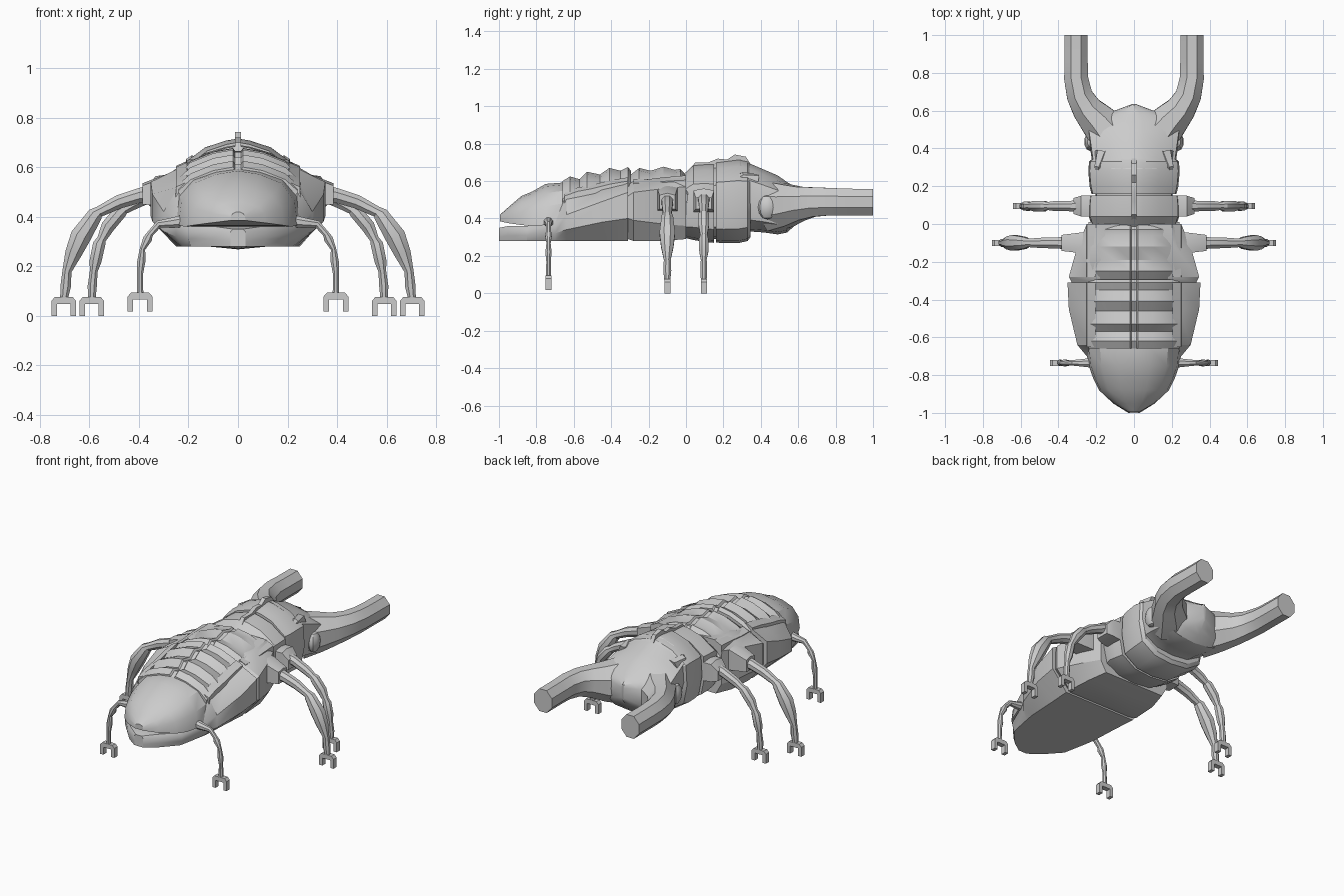
import bpy, bmesh, math
from mathutils import Vector


def finish(name, bm, mirror=False, angle=30):
    bmesh.ops.remove_doubles(bm, verts=bm.verts, dist=1e-5)
    bmesh.ops.recalc_face_normals(bm, faces=bm.faces)
    me = bpy.data.meshes.new(name)
    bm.to_mesh(me)
    bm.free()
    ob = bpy.data.objects.new(name, me)
    bpy.context.collection.objects.link(ob)
    if mirror:
        ob.modifiers.new("mirror", 'MIRROR').use_clip = False
    bpy.ops.object.select_all(action='DESELECT')
    ob.select_set(True)
    bpy.context.view_layer.objects.active = ob
    bpy.ops.object.shade_smooth_by_angle(angle=math.radians(angle))
    return ob


def skin(bm, rings):
    vs = [[bm.verts.new(p) for p in r] for r in rings]
    n = len(vs[0])
    for a, b in zip(vs, vs[1:]):
        for i in range(n):
            bm.faces.new((a[i], a[(i + 1) % n], b[(i + 1) % n], b[i]))
    bm.faces.new(vs[0])
    bm.faces.new(vs[-1])


def loft(name, sections):
    """sections: (y, half profile from bottom centre to top centre)"""
    bm = bmesh.new()
    skin(bm, [[(x, y, z) for x, z in h] + [(-x, y, z) for x, z in h[-2:0:-1]]
              for y, h in sections])
    return finish(name, bm)


def tube(name, pts, sides=8, zs=1.0):
    """pts: (x, y, z, radius); mirrored to the other side"""
    bm = bmesh.new()
    P = [Vector(p[:3]) for p in pts]
    rings = []
    for i, p in enumerate(P):
        t = (P[min(i + 1, len(P) - 1)] - P[max(i - 1, 0)]).normalized()
        if i == len(P) - 1 and zs != 1.0:
            t = Vector((0, 1, 0))
        side = Vector((0, 1, 0)) if zs == 1.0 else Vector((0, 0, 1))
        u = t.cross(side).normalized()
        w = u.cross(t)
        r = pts[i][3]
        rings.append([p + u * r * math.cos(a) + w * r * zs * math.sin(a)
                      for a in [math.tau * (k + .5) / sides for k in range(sides)]])
    skin(bm, rings)
    return finish(name, bm, True)


def prism(name, outline, d, axis, pos, mirror):
    """flat outline with thickness 2d along y ('y') or x ('x')"""
    bm = bmesh.new()
    def at(s, a, b):
        v = Vector((a, s, b)) if axis == 'y' else Vector((s, a, b))
        return v + Vector(pos)
    skin(bm, [[at(s, a, b) for a, b in outline] for s in (-d, d)])
    return finish(name, bm, mirror)


# lower hull: flat belly with flared side plates
def hull(zb, bx, ox, z1, z2, tx, z3):
    return [(0, zb), (bx, zb), (ox, z1), (ox, z2), (tx, z3), (0, z3)]


loft("abdomen_hull", [
    (-1.0, hull(.28, .03, .03, .30, .34, .02, .35)),
    (-.95, hull(.28, .10, .11, .31, .34, .09, .36)),
    (-.85, hull(.28, .19, .20, .31, .34, .19, .36)),
    (-.70, hull(.28, .22, .25, .32, .37, .23, .40)),
    (-.64, hull(.28, .23, .30, .34, .42, .24, .52)),
    (-.45, hull(.28, .24, .345, .38, .49, .24, .56)),
    (-.31, hull(.28, .25, .352, .40, .54, .23, .60))])
loft("thorax_hull", [
    (-.31, hull(.29, .22, .33, .40, .52, .22, .58)),
    (-.28, hull(.28, .25, .345, .39, .54, .22, .60)),
    (-.12, hull(.28, .24, .30, .37, .56, .21, .62)),
    (.0, hull(.29, .21, .25, .36, .57, .20, .63))])


# ridged wing covers
def cover(z, w=.235):
    return [(0, z - .15), (w, z - .14), (w + .005, z - .095), (w - .045, z - .05),
            (.10, z - .014), (.02, z), (.012, z - .012), (0, z - .012)]


def ridges(name, rows):
    loft(name, [(y, cover(z)) for y, z in rows])


ridges("rear_wing_cover", [(-.66, .60), (-.62, .625), (-.57, .61), (-.53, .65),
                           (-.46, .635), (-.41, .67), (-.35, .655), (-.31, .675), (-.295, .655)])
ridges("front_wing_cover", [(-.295, .635), (-.25, .67), (-.19, .655), (-.12, .677),
                            (-.06, .66), (-.03, .665), (.01, .62)])

# raised rails along the wing cover edges
for nm, rows in (("rear_rail", [(-.65, .53), (-.58, .555), (-.5, .57), (-.4, .595), (-.31, .61)]),
                 ("front_rail", [(-.28, .60), (-.2, .60), (-.1, .61), (0, .615)])):
    bm = bmesh.new()
    skin(bm, [[(.20, y, z - .06), (.252, y, z - .06), (.25, y, z - .01), (.205, y, z + .01)]
              for y, z in rows])
    finish(nm, bm, True)


# domed tail cap
def cap(w, zb, zt):
    h = zt - zb
    return [(0, zb), (w, zb), (w * .95, zb + h * .45), (w * .72, zb + h * .78),
            (w * .35, zb + h * .94), (0, zt)]


loft("tail_cap", [(y, cap(w, b, t)) for y, w, b, t in [
    (-.995, .03, .385, .42), (-.95, .11, .375, .46), (-.88, .185, .365, .52),
    (-.82, .215, .36, .545), (-.75, .24, .365, .585), (-.66, .25, .39, .592)]])


# front body rings and head
def ring(w, zb, zt):
    h = zt - zb
    return [(0, zb), (w * .5, zb + .012), (w * .9, zb + h * .17), (w, zb + h * .45),
            (w * .97, zb + h * .75), (w * .55, zb + h * .92), (w * .2, zt - .008), (0, zt)]


for nm, rows in {
    "front_thorax": [(-.02, .22, .30, .63), (.04, .24, .285, .685), (.10, .24, .275, .69),
                     (.15, .235, .27, .69)],
    "neck": [(.13, .205, .29, .67), (.23, .205, .29, .68)],
    "collar": [(.16, .225, .272, .70), (.20, .235, .268, .705), (.28, .242, .268, .715),
               (.33, .238, .28, .705), (.345, .22, .30, .69)],
    "head": [(.29, .215, .32, .715), (.35, .225, .33, .69), (.42, .235, .325, .66),
             (.49, .245, .315, .63), (.54, .235, .325, .595), (.58, .17, .36, .57),
             (.605, .09, .39, .555), (.635, .01, .43, .54)],
}.items():
    loft(nm, [(y, ring(w, b, t)) for y, w, b, t in rows])

# back crest and rear-pointing head spikes
prism("back_crest", [(0, .64), (.05, .70), (.12, .70), (.17, .72), (.22, .715), (.26, .742),
                     (.32, .73), (.36, .67), (.3, .62)], .013, 'x', (0, 0, 0), False)
tube("head_spike", [(.19, .25, .61, .006), (.185, .30, .62, .028), (.17, .38, .60, .04)], 6)

# eyes
bm = bmesh.new()
bmesh.ops.create_uvsphere(bm, u_segments=10, v_segments=6, radius=1)
for v in bm.verts:
    v.co = Vector((.23 + v.co.x * .035, .435 + v.co.y * .05, .46 + v.co.z * .065))
finish("eye", bm, True)

# long curved jaws
tube("jaw", [(.12, .46, .465, .125), (.19, .545, .47, .105), (.25, .61, .48, .085),
             (.288, .68, .488, .074), (.306, .77, .49, .069), (.307, .86, .488, .067),
             (.307, 1.0, .487, .067)], 8, 1.15)

# leg sockets: tapered blocks
for nm, y, x1, top in (("front_socket", .095, .32, .55), ("middle_socket", -.10, .385, .565)):
    bm = bmesh.new()
    skin(bm, [[(x, y - d, zb), (x, y + d, zb), (x, y + d, zt), (x, y, zt + .01), (x, y - d, zt)]
              for x, d, zb, zt in ((.2, .055, .43, top), (.28, .055, .44, top), (x1, .042, .45, top - .04))])
    finish(nm, bm, True)

# jointed legs: (x, z, radius) in a plane of constant y
LEGS = {
    "front": (.095, [(.26, .50, .045), (.33, .495, .03), (.42, .455, .028), (.46, .43, .022),
                     (.475, .42, .03), (.525, .36, .03), (.55, .31, .02), (.56, .29, .027),
                     (.575, .22, .026), (.582, .18, .017), (.588, .12, .02), (.59, .06, .016)], 0),
    "middle": (-.10, [(.3, .50, .045), (.40, .485, .032), (.48, .46, .03), (.56, .42, .024),
                      (.575, .41, .033), (.635, .32, .045), (.665, .25, .036), (.69, .18, .02),
                      (.695, .12, .023), (.703, .06, .016)], 0),
    "rear": (-.735, [(.2, .385, .03), (.27, .375, .022), (.32, .37, .016), (.355, .33, .014),
                     (.365, .31, .02), (.385, .27, .012), (.39, .22, .018), (.395, .17, .013),
                     (.395, .09, .014)], .018),
}
CLAW = [(-.05, 0), (-.028, 0), (-.028, .048), (.028, .048), (.028, 0), (.05, 0),
        (.05, .06), (.036, .076), (-.036, .076), (-.05, .06)]
for nm, (y, pts, base) in LEGS.items():
    tube(nm + "_leg", [(x, y, z, r) for x, z, r in pts], 8)
    prism(nm + "_claw", CLAW, .016, 'y', (pts[-1][0], y, base), True)
